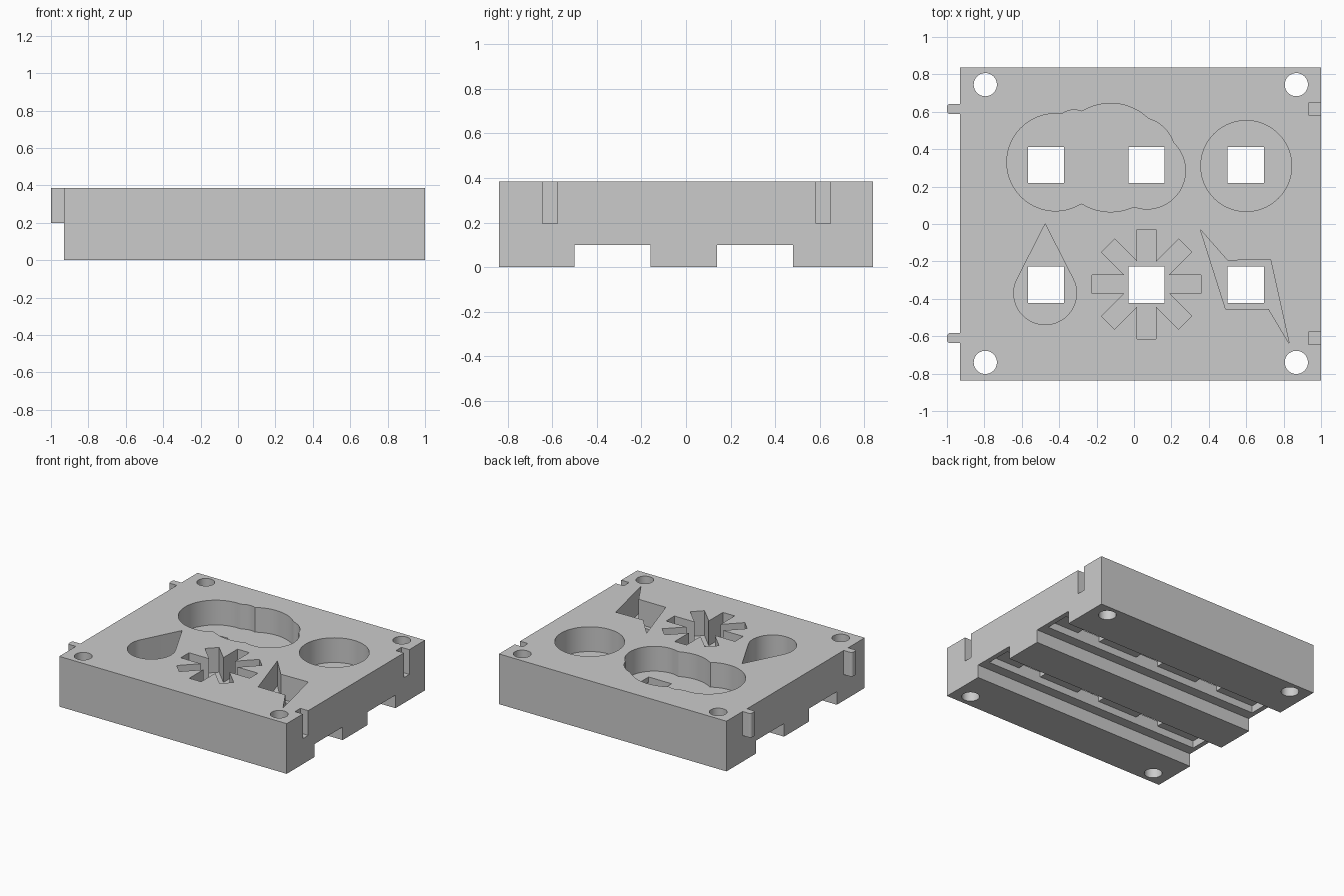
import bpy, bmesh
from math import sin, cos, tan, pi, sqrt, radians

old = bpy.data.objects.get("Cube")
if old:
    bpy.data.objects.remove(old, do_unlink=True)

grey = bpy.data.materials.new("plain_grey")
grey.use_nodes = True
COLOUR = (0.6, 0.6, 0.6, 1)
grey.diffuse_color = COLOUR
grey.node_tree.nodes["Principled BSDF"].inputs["Base Color"].default_value = COLOUR

TOP, FLOOR = 0.385, 0.195


def prism(name, outline, z0, z1):
    """Extrude a flat outline from z0 to z1."""
    bm = bmesh.new()
    face = bm.faces.new([bm.verts.new((x, y, z0)) for x, y in outline])
    up = bmesh.ops.extrude_face_region(bm, geom=[face])["geom"]
    for v in up:
        if isinstance(v, bmesh.types.BMVert):
            v.co.z = z1
    bmesh.ops.recalc_face_normals(bm, faces=bm.faces)
    mesh = bpy.data.meshes.new(name)
    bm.to_mesh(mesh)
    bm.free()
    mesh.materials.append(grey)
    ob = bpy.data.objects.new(name, mesh)
    bpy.context.collection.objects.link(ob)
    return ob


def rect(x0, x1, y0, y1):
    return [(x0, y0), (x1, y0), (x1, y1), (x0, y1)]


def arc(cx, cy, r, a0=0, a1=360, n=48, closed=True):
    steps = n if closed else n - 1
    angles = [radians(a0 + (a1 - a0) * i / steps) for i in range(n)]
    return [(cx + r * cos(a), cy + r * sin(a)) for a in angles]


def merged_circles(circles, ox, oy, n=144):
    """Outer outline of overlapping circles, swept around one inner point."""
    points = []
    for i in range(n):
        dx, dy = cos(2 * pi * i / n), sin(2 * pi * i / n)
        reach = 0
        for cx, cy, r in circles:
            along = (cx - ox) * dx + (cy - oy) * dy
            inside = r * r - (cx - ox) ** 2 - (cy - oy) ** 2 + along * along
            if inside > 0:
                reach = max(reach, along + sqrt(inside))
        points.append((ox + reach * dx, oy + reach * dy))
    return points


def burst(cx, cy, half, length, arms=8):
    """Outline of equal straight arms around a centre."""
    points = []
    notch = half / tan(pi / arms)
    for i in range(arms):
        a = 2 * pi * i / arms
        for u, v in ((length, -half), (length, half), (notch, half)):
            points.append((cx + u * cos(a) - v * sin(a), cy + u * sin(a) + v * cos(a)))
    return points


body = prism("mould_block", rect(-0.93, 1, -0.838, 0.838), 0, TOP)


def cut(outline, z0, z1):
    cutter = prism("cutter", outline, z0, z1)
    cutter.hide_render = True
    mod = body.modifiers.new("cut", "BOOLEAN")
    mod.operation, mod.solver, mod.object = "DIFFERENCE", "EXACT", cutter
    bpy.context.view_layer.objects.active = body
    bpy.ops.object.modifier_apply(modifier=mod.name)
    bpy.data.objects.remove(cutter, do_unlink=True)


# Shaped pockets in the top
cloud = merged_circles([(-0.42, 0.33, 0.26), (-0.125, 0.355, 0.29), (0.07, 0.285, 0.205),
                        (0.03, 0.38, 0.188), (-0.32, 0.5, 0.11)], -0.18, 0.33)
drop = [(-0.475, 0)] + arc(-0.475, -0.37, 0.168, 153, 387, 40, False)
bolt = [(0.355, -0.03), (0.5, -0.195), (0.73, -0.19), (0.83, -0.64), (0.72, -0.455), (0.49, -0.455)]
for outline in (cloud, arc(0.6, 0.31, 0.243, n=64), drop, burst(0.067, -0.322, 0.05, 0.292), bolt):
    cut(outline, FLOOR, TOP + 0.1)

# Underside channels, stepped slots and square windows
for mid, window_mid in ((0.31, 0.315), (-0.33, -0.325)):
    cut(rect(-1.1, 1.1, mid - 0.17, mid + 0.17), -0.1, 0.1)
    cut(rect(-0.893, 0.963, window_mid - 0.097, window_mid + 0.097), 0.05, 0.155)
    for x in (-0.47, 0.067, 0.597):
        cut(rect(x - 0.097, x + 0.097, window_mid - 0.097, window_mid + 0.097), 0.12, 0.25)

# Corner bolt holes
for x in (-0.795, 0.868):
    for y in (-0.74, 0.745):
        cut(arc(x, y, 0.062), -0.1, TOP + 0.1)

# Joining notches on one side, rounded pegs on the other
for name, y in (("front_peg", -0.61), ("back_peg", 0.615)):
    cut(rect(0.933, 1.1, y - 0.033, y + 0.033), FLOOR, TOP + 0.1)
    r, half = 0.018, 0.027
    tip = arc(-1 + r, y + half - r, r, 90, 180, 7, False) + arc(-1 + r, y - half + r, r, 180, 270, 7, False)
    prism(name, tip + [(-0.93, y - half), (-0.93, y + half)], 0.2, TOP)

# Smooth the round walls, keep the edges sharp
for ob in [o for o in bpy.context.collection.objects if o == body or o.name.endswith("peg")]:
    bpy.ops.object.select_all(action="DESELECT")
    ob.select_set(True)
    bpy.context.view_layer.objects.active = ob
    bpy.ops.object.shade_smooth_by_angle(angle=radians(30))
